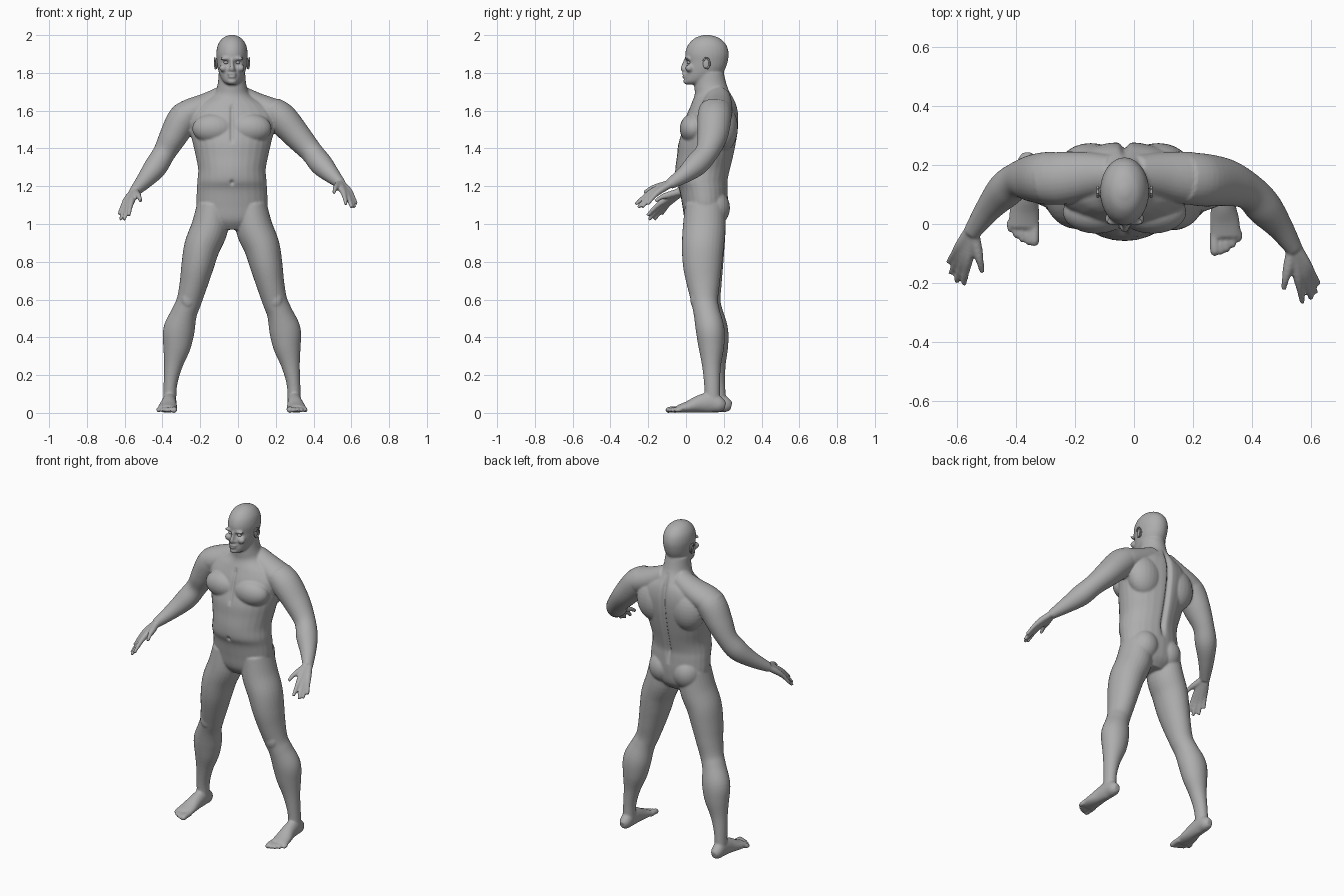
import bpy, bmesh
from math import sin, cos, pi, exp
from mathutils import Vector, Matrix

CX = -.032                      # body centre line
STEPS, SIDES = 5, 28

default_cube = bpy.data.objects.get("Cube")
if default_cube:
    bpy.data.objects.remove(default_cube, do_unlink=True)

skin = bpy.data.materials.new("plain_grey")
skin.use_nodes = True
grey = (.42, .42, .42, 1)
skin.diffuse_color = grey
skin.node_tree.nodes["Principled BSDF"].inputs["Base Color"].default_value = grey


def blend(keys):
    """Smoothly interpolate a short list of equal-length tuples."""
    out = []
    last = len(keys) - 1
    for i in range(last):
        p, q, r, s = (keys[min(max(j, 0), last)] for j in range(i - 1, i + 3))
        for k in range(STEPS):
            t = k / STEPS
            out.append([b + t * (c - a) / 2 + t * t * (a - 2.5 * b + 2 * c - d / 2)
                        + t ** 3 * (1.5 * (b - c) + (d - a) / 2)
                        for a, b, c, d in zip(p, q, r, s)])
    out.append(list(keys[-1]))
    return out


def loft(bm, keys, flat=False):
    """Skin elliptical rings given as x, y, z, half width, half depth."""
    rings = blend(keys)
    points = [Vector(r[:3]) for r in rings]
    run = (points[-1] - points[0]).normalized()
    ref = Vector((0, 0, 1)) if abs(run.y) > .85 else Vector((0, 1, 0))
    loops = []
    for i, r in enumerate(rings):
        tangent = points[min(i + 1, len(points) - 1)] - points[max(i - 1, 0)]
        if flat:
            tangent = Vector((0, 0, 1))
        across = ref.cross(tangent).normalized()
        deep = tangent.cross(across).normalized()
        loops.append([bm.verts.new(points[i]
                      + across * max(r[3], .003) * cos(2 * pi * k / SIDES)
                      + deep * max(r[4], .003) * sin(2 * pi * k / SIDES))
                      for k in range(SIDES)])
    faces = [bm.faces.new(loops[0]), bm.faces.new(loops[-1])]
    for low, high in zip(loops, loops[1:]):
        for k in range(SIDES):
            n = (k + 1) % SIDES
            faces.append(bm.faces.new((low[k], low[n], high[n], high[k])))
    bmesh.ops.recalc_face_normals(bm, faces=faces)


def blob(bm, centre, size):
    """Add an ellipsoid."""
    bmesh.ops.create_uvsphere(bm, u_segments=24, v_segments=16, radius=1,
                              matrix=Matrix.Translation(centre) @ Matrix.Diagonal((*size, 1)))


def stack(bm, rows):
    """Loft level rings given as z, half width, front y, back y."""
    loft(bm, [(CX, (f + b) / 2, z, w, (b - f) / 2) for z, w, f, b in rows], flat=True)


def finish(name, bm):
    mesh = bpy.data.meshes.new(name)
    bm.to_mesh(mesh)
    bm.free()
    mesh.materials.append(skin)
    mesh.polygons.foreach_set("use_smooth", [True] * len(mesh.polygons))
    obj = bpy.data.objects.new(name, mesh)
    bpy.context.collection.objects.link(obj)
    return obj


body = bmesh.new()

# Trunk and neck
stack(body, [(.97, .09, .03, .17), (1.02, .17, -.005, .21), (1.1, .188, -.02, .222),
             (1.18, .186, -.035, .222), (1.23, .183, -.055, .222), (1.29, .179, -.057, .235),
             (1.36, .192, -.048, .252), (1.43, .208, -.04, .266), (1.5, .225, -.018, .276),
             (1.57, .235, .0, .278), (1.63, .19, .025, .268), (1.68, .105, .045, .245),
             (1.73, .078, .045, .218), (1.8, .07, .05, .2)])

# Skull and jaw
stack(body, [(1.738, .022, .005, .07), (1.752, .044, -.008, .12), (1.78, .062, -.008, .18),
             (1.82, .074, -.003, .207), (1.86, .08, -.001, .221), (1.905, .083, -.004, .226),
             (1.95, .074, .012, .212), (1.985, .048, .048, .175), (2.001, .012, .095, .125)])

# Face: nose, lips and chin
loft(body, [(CX, .0, 1.872, .007, .01), (CX, -.008, 1.845, .009, .013),
            (CX, -.016, 1.822, .014, .013), (CX, -.006, 1.812, .013, .008)])
blob(body, (CX, -.01, 1.793), (.024, .012, .007))
blob(body, (CX, -.008, 1.78), (.022, .012, .008))
blob(body, (CX, .002, 1.755), (.025, .016, .016))

for s in (-1, 1):
    def at(x, y, z):
        return (CX + s * x, y, z)

    # Brow, cheek, nostril and eyeball
    blob(body, at(.03, .007, 1.876), (.033, .013, .01))
    blob(body, at(.045, .018, 1.825), (.022, .022, .02))
    blob(body, at(.013, -.005, 1.816), (.008, .01, .008))

    # Trapezius, chest, shoulder blade and buttock masses
    loft(body, [(*at(.04, .17, 1.675), .06, .065), (*at(.13, .165, 1.627), .068, .08),
                (*at(.22, .155, 1.588), .075, .09), (*at(.28, .15, 1.56), .07, .08)])
    blob(body, at(.095, .04, 1.505), (.115, .073, .08))
    blob(body, at(.115, .19, 1.51), (.11, .085, .13))
    blob(body, at(.082, .14, 1.085), (.088, .093, .1))

    # Leg, with the right one set slightly further back
    leg = [(.1, .1, 1.1, .085, .105), (.118, .096, .98, .098, .113), (.158, .089, .88, .095, .111),
           (.182, .087, .78, .086, .103), (.204, .092, .68, .074, .087), (.228, .099, .59, .066, .071),
           (.252, .11, .53, .068, .07), (.28, .128, .44, .083, .076), (.292, .134, .35, .073, .068),
           (.311, .135, .25, .049, .05), (.326, .138, .15, .036, .042), (.33, .14, .05, .035, .04)]
    back = .033 if s < 0 else 0
    loft(body, [(*at(x, y + back * max(0, 1 - z), z), a, b) for x, y, z, a, b in leg])
    blob(body, at(.232, .045 + back * .4, .6), (.035, .022, .045))

    # Foot and toes
    foot = [(.33, .207, .035, .018, .022), (.33, .18, .042, .034, .04), (.331, .13, .055, .037, .054),
            (.334, .07, .047, .041, .046), (.34, .01, .031, .05, .031), (.343, -.045, .021, .052, .019)]
    loft(body, [(*at(x, y + back, z), a, b) for x, y, z, a, b in foot])
    for i in range(5):
        x = .306 + i * .0205
        r = .0165 if i == 0 else .0125
        tip = -.098 + .003 * i * i + back
        loft(body, [(*at(x, -.03 + back, .02), r, r), (*at(x, tip + .02, .018), r, r),
                    (*at(x, tip, .014), r * .9, r * .9), (*at(x, tip - .01, .012), r * .4, r * .4)])

# Arms: axis points from shoulder to wrist, sharing one set of thicknesses
girth = [(.07, .085), (.083, .09), (.073, .08), (.06, .062), (.061, .062), (.045, .045), (.027, .03)]
arms = {
    "right": [(-.235, .155, 1.6), (-.29, .155, 1.555), (-.345, .155, 1.46), (-.392, .15, 1.375),
              (-.438, .115, 1.3), (-.495, .05, 1.23), (-.552, -.03, 1.168)],
    "left": [(.17, .155, 1.61), (.23, .15, 1.56), (.315, .14, 1.465), (.39, .11, 1.38),
             (.442, .055, 1.315), (.495, -.01, 1.26), (.545, -.085, 1.212)]}

# Fingertips from index to little finger, then the thumb
tips = {
    "right": [(-.578, -.205, 1.045), (-.603, -.197, 1.022), (-.622, -.168, 1.022), (-.63, -.13, 1.05),
              (-.515, -.163, 1.12)],
    "left": [(.572, -.267, 1.103), (.602, -.254, 1.087), (.617, -.233, 1.088), (.627, -.203, 1.105),
             (.507, -.222, 1.165)]}

for side, axis in arms.items():
    loft(body, [(*p, *g) for p, g in zip(axis, girth)])
    wrist = Vector(axis[-1])
    spread = Vector(tips[side][3]) - Vector(tips[side][0])
    for i, tip in enumerate(map(Vector, tips[side])):
        thumb = i == 4
        fan = spread * (-.3 if thumb else (i - 1.5) * .1)
        base = wrist + fan * .7
        knuckle = wrist.lerp(tip, .45) + fan * .35 + Vector((0, 0, .006 if thumb else .014))
        middle = knuckle.lerp(tip, .5) + Vector((0, 0, .006))
        sizes = (.019, .0175, .0125, .0095)
        loft(body, [(*p, r, r) for p, r in zip((base, knuckle, middle, tip), sizes)])

# Fuse the masses into one skin and relax it
figure = finish("body", body)
bpy.context.view_layer.objects.active = figure
figure.select_set(True)
fuse = figure.modifiers.new("fuse", "REMESH")
fuse.mode = "VOXEL"
fuse.voxel_size = .006
fuse.use_smooth_shade = True
relax = figure.modifiers.new("relax", "SMOOTH")
relax.factor = .5
relax.iterations = 5
for name in ("fuse", "relax"):
    bpy.ops.object.modifier_apply(modifier=name)


def bump(value, centre, width):
    return exp(-((value - centre) / width) ** 2)


def band(value, low, high, soft=.03):
    return min(1, max(0, (value - low) / soft)) * min(1, max(0, (high - value) / soft))


# Press in the spine, breastbone, navel, eye sockets and mouth
for v in figure.data.vertices:
    x, y, z = v.co.x - CX, v.co.y, v.co.z
    if y > .12 and abs(x) < .1:
        v.co.y -= .02 * bump(x, 0, .014) * band(z, 1.14, 1.72, .08)
    elif y < .05 and abs(x) < .1:
        v.co.y += .011 * bump(x, 0, .01) * band(z, 1.42, 1.64)
        v.co.y += .012 * bump(x, 0, .01) * bump(z, 1.22, .012)
        v.co.y += .011 * bump(abs(x), .031, .015) * bump(z, 1.855, .01)
        v.co.y += .004 * bump(x, 0, .022) * bump(z, 1.787, .004)

# Ears: a thin shell with a raised rim; eyeballs set in the sockets
for s, side in ((-1, "right"), (1, "left")):
    ear = bmesh.new()
    x = CX + s * .084
    blob(ear, (x - s * .003, .108, 1.85), (.007, .018, .03))
    rim = []
    for k in range(7):
        angle = pi * (.85 - k * .25)
        rim.append((x + s * (.007 if k < 5 else .003), .108 + .018 * cos(angle),
                    1.851 + .029 * sin(angle), .0045, .0045))
    # the rim runs in the side plane, so its rings turn with the path
    for a, b in zip(rim, rim[1:]):
        loft(ear, [a, b])
    finish(side + "_ear", ear)

    eye = bmesh.new()
    blob(eye, (CX + s * .031, .017, 1.855), (.013, .012, .009))
    finish(side + "_eye", eye)
